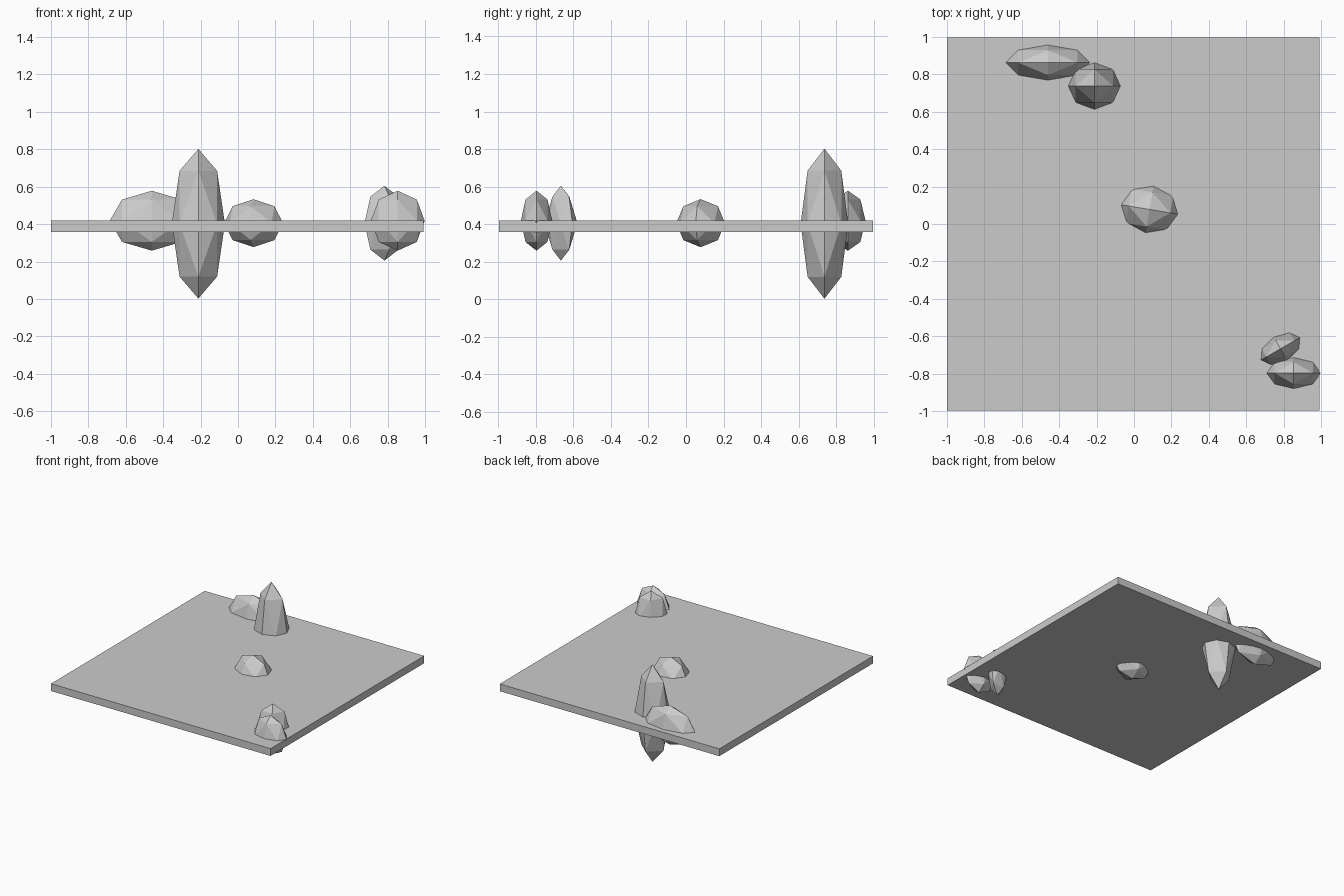
import bpy
import bmesh
from math import radians
from mathutils import Matrix, Vector

cube = bpy.data.objects.get("Cube")
if cube:
    bpy.data.objects.remove(cube, do_unlink=True)

# One plain stone colour for everything
stone = bpy.data.materials.new("grey stone")
stone.use_nodes = True
GREY = (0.6, 0.6, 0.6, 1.0)
stone.diffuse_color = GREY
stone.node_tree.nodes["Principled BSDF"].inputs["Base Color"].default_value = GREY


def add_object(name, bm, location):
    bmesh.ops.recalc_face_normals(bm, faces=bm.faces)
    mesh = bpy.data.meshes.new(name)
    bm.to_mesh(mesh)
    bm.free()
    mesh.materials.append(stone)
    obj = bpy.data.objects.new(name, mesh)
    obj.location = location
    bpy.context.collection.objects.link(obj)
    return obj


def rock(name, location, radii, turn=0):
    """Octahedron split once and rounded, stretched to the three radii."""
    bm = bmesh.new()
    corners = {}
    for axis in range(3):
        for sign in (-1, 1):
            co = Vector()
            co[axis] = sign
            corners[axis, sign] = bm.verts.new(co)
    for sx in (-1, 1):
        for sy in (-1, 1):
            for sz in (-1, 1):
                bm.faces.new((corners[0, sx], corners[1, sy], corners[2, sz]))
    bmesh.ops.subdivide_edges(bm, edges=bm.edges[:], cuts=1, use_grid_fill=True)
    for v in bm.verts:
        v.co.normalize()
    bm.transform(Matrix.Rotation(radians(turn), 4, "Z") @ Matrix.Diagonal((*radii, 1)))
    return add_object(name, bm, location)


# Flat ground slab
bm = bmesh.new()
bmesh.ops.create_cube(bm, size=1, matrix=Matrix.Diagonal((1.993, 1.993, 0.06, 1)))
add_object("ground_slab", bm, (-0.0035, 0, 0.388))

# Rocks sunk through the slab
rock("tall_rock", (-0.212, 0.738, 0.402), (0.142, 0.127, 0.4))
rock("long_rock", (-0.461, 0.863, 0.418), (0.225, 0.094, 0.16))
rock("middle_rock", (0.083, 0.078, 0.405), (0.16, 0.132, 0.128), -9.5)
rock("corner_rock_back", (0.783, -0.667, 0.405), (0.123, 0.073, 0.2), 30)
rock("corner_rock_front", (0.854, -0.797, 0.418), (0.144, 0.083, 0.16))
